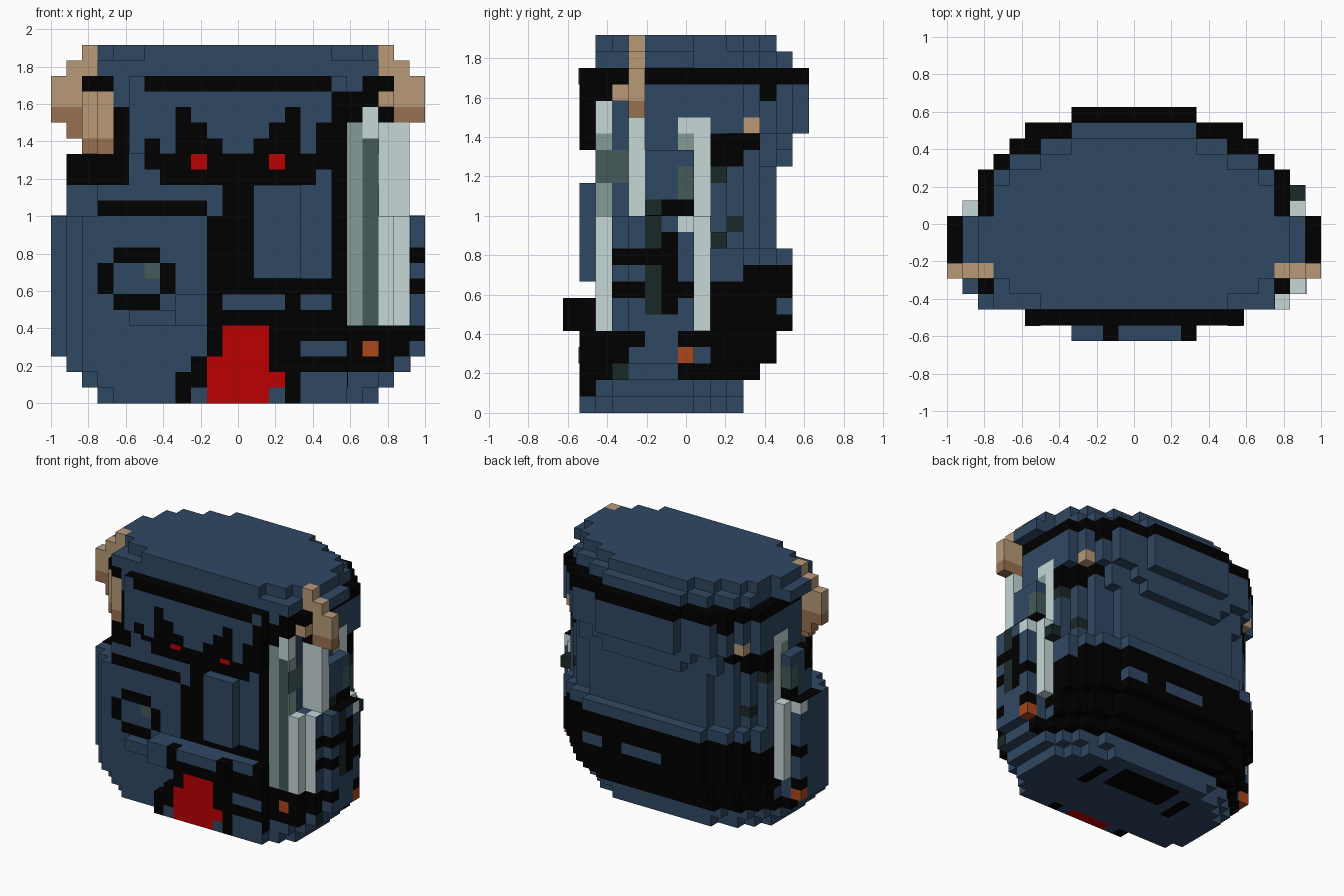
import bpy, bmesh

cube = bpy.data.objects.get("Cube")
if cube:
    bpy.data.objects.remove(cube, do_unlink=True)

U = 1 / 12  # edge of one block
COLOURS = {
    "slate_blue": (0.03, 0.065, 0.123), "black": (0.0, 0.0, 0.0),
    "red": (0.5, 0.0, 0.0006), "tan": (0.479, 0.323, 0.188),
    "brown": (0.309, 0.162, 0.08), "light_grey": (0.571, 0.679, 0.679),
    "mid_grey": (0.231, 0.328, 0.301), "grey_green": (0.056, 0.105, 0.102),
    "dark_green": (0.0103, 0.0203, 0.0203), "orange": (0.407, 0.063, 0.0116),
}
BLUE, BLACK, RED, TAN, BROWN, LIGHT, MID, GREEN, DARK, ORANGE = range(10)
mats = []
for name, rgb in COLOURS.items():
    m = bpy.data.materials.new(name)
    m.use_nodes = True
    m.diffuse_color = (*rgb, 1)
    bsdf = m.node_tree.nodes["Principled BSDF"]
    bsdf.inputs["Base Color"].default_value = (*rgb, 1)
    bsdf.inputs["Roughness"].default_value = 0.9
    mats.append(m)

cells = {}  # (i, j, k) -> (part, colour)


def box(part, col, i0, i1, j0, j1, k0, k1):
    for i in range(i0, i1):
        for j in range(j0, j1):
            for k in range(k0, k1):
                cells[i, j, k] = (part, col)


def layer(part, k0, k1, first, halves, col=BLUE):
    """Stepped oval slab: one half-width per row, from front to back."""
    for n, h in enumerate(halves):
        box(part, col, 12 - h, 12 + h, first + n, first + n + 1, k0, k1)


def tint(key, col, part=None):
    cells[key] = (part or cells[key][0], col)


def front(col, i0, i1, k0, k1, part=None):
    """Colour the frontmost blocks."""
    for i in range(i0, i1):
        for k in range(k0, k1):
            js = [j for j in range(15) if (i, j, k) in cells]
            if js:
                tint((i, js[0], k), col, part)


def back(col, i0, i1, k0, k1):
    """Colour the rearmost blocks."""
    for i in range(i0, i1):
        for k in range(k0, k1):
            js = [j for j in range(15) if (i, j, k) in cells]
            if js:
                tint((i, js[-1], k), col)


def sides(col, j0, j1, k0, k1):
    """Colour the outermost blocks: both sides at the rear, one in front."""
    for j in range(j0, j1):
        for k in range(k0, k1):
            xs = [i for i in range(24) if (i, j, k) in cells]
            if xs:
                tint((xs[-1], j, k), col)
                if j >= 7:
                    tint((xs[0], j, k), col)


# Torso, from the feet up
layer("torso", 0, 1, 2, [8, 9, 9, 9, 9, 9, 8, 7, 5])
layer("torso", 1, 2, 2, [9, 10, 10, 10, 10, 10, 9, 8, 6])
layer("torso", 2, 3, 2, [10, 11, 11, 11, 11, 11, 10, 9, 8, 6])
layer("torso", 3, 5, 2, [10, 11, 12, 12, 12, 12, 10, 10, 9, 8, 6])
layer("torso", 5, 10, 2, [10, 11, 12, 12, 12, 12, 10, 10, 10, 9, 8, 6])
layer("torso", 10, 12, 2, [10, 11, 12, 12, 12, 12, 10, 10, 9, 8, 6])
layer("torso", 12, 14, 2, [9, 9, 9, 11, 11, 11, 10, 10, 9, 8, 6])
box("chest_panel", BLUE, 13, 16, 1, 2, 8, 14)
# Raised front of the robe, stepping along its right hem
for k, i0 in enumerate([8, 8, 9, 10, 10, 5, 8]):
    box("robe_front", BLUE, i0, 19, 1, 2, k, k + 1)

# Head and cap
layer("head", 14, 15, 2, [9, 9, 9, 11, 11, 11, 10, 10, 9, 8, 6])
layer("head", 15, 16, 2, [9, 9, 9, 11, 11, 11, 10, 10, 9, 8, 7, 4])
layer("head", 16, 17, 1, [7, 9, 9, 9, 10, 10, 10, 10, 10, 9, 8, 7, 5])
layer("head", 17, 20, 1, [7, 9, 9, 10, 10, 10, 10, 10, 10, 10, 9, 8, 7, 4])
layer("hat_band", 20, 21, 1,
      [7, 9, 10, 10, 10, 10, 10, 10, 10, 10, 9, 8, 7, 4], BLACK)
layer("cap", 21, 22, 2, [9, 9, 9, 11, 11, 11, 9, 9, 9, 8, 6, 4])
layer("cap", 22, 23, 2, [6, 8, 9, 10, 10, 10, 9, 9, 8, 6, 4])

# Dark skirt around the back, with slots
skirt = [c for c in cells if (c[1] >= 9 and 3 <= c[2] < 8)
         or (c[1] >= 11 and c[2] == 8) or (c[1] >= 7 and c[2] == 2)]
for c in skirt:
    tint(c, BLACK, "back_skirt")
back(BLUE, 10, 14, 6, 7)
back(BLUE, 16, 18, 6, 7)
# Dark marks under the feet
box("sole_patch", BLACK, 9, 15, 7, 10, 0, 1)
for i in (7, 16):
    box("sole_patch", BLACK, i, i + 1, 6, 9, 0, 1)

# Side details
for col, j0, j1, k0, k1 in [
        (BLACK, 1, 2, 16, 19), (BLACK, 12, 13, 19, 20), (BLACK, 9, 12, 16, 17),
        (BLACK, 9, 11, 15, 16), (TAN, 11, 12, 17, 18), (GREEN, 7, 8, 13, 15),
        (DARK, 9, 10, 14, 15), (DARK, 10, 11, 11, 12), (GREEN, 3, 4, 14, 16),
        (DARK, 5, 6, 6, 13), (BLACK, 6, 8, 12, 13), (BLACK, 6, 7, 10, 11),
        (BLACK, 3, 7, 9, 10), (BLACK, 3, 5, 7, 8), (BLACK, 6, 8, 7, 8),
        (BLACK, 6, 7, 6, 9), (BLACK, 1, 5, 4, 5), (BLACK, 2, 3, 3, 4),
        (BLACK, 7, 9, 4, 5), (ORANGE, 7, 8, 3, 4),
        (LIGHT, 7, 8, 11, 12), (LIGHT, 7, 8, 17, 18), (MID, 7, 8, 16, 17),
        (LIGHT, 8, 9, 12, 18)]:
    sides(col, j0, j1, k0, k1)

# Dash and round emblem on the right front
front(BLACK, 3, 10, 12, 13)
for a, b, c, d in [(4, 7, 9, 10), (4, 7, 6, 7), (3, 4, 7, 9), (7, 8, 7, 9)]:
    front(BLACK, a, b, c, d, "emblem")
front(GREEN, 6, 7, 8, 9, "emblem")

# Black face and chest shapes
for a, b, c, d in [
        (1, 5, 14, 16), (7, 17, 14, 15), (6, 18, 15, 16), (4, 5, 16, 19),
        (6, 7, 16, 17), (17, 18, 16, 17), (17, 19, 16, 18), (19, 20, 17, 20),
        (18, 19, 19, 20), (20, 21, 19, 20), (18, 19, 5, 18), (11, 13, 12, 14),
        (10, 13, 7, 12), (10, 19, 7, 8), (21, 22, 18, 19)]:
    front(BLACK, a, b, c, d)
for n in range(3):  # slanted brows
    front(BLACK, 8, 11 - n, 16 + n, 17 + n, "brows")
    front(BLACK, 13 + n, 16, 16 + n, 17 + n, "brows")
front(BLUE, 4, 5, 20, 21)
front(BLUE, 19, 20, 20, 21)
for i in (9, 14):
    front(RED, i, i + 1, 15, 16, "eyes")

# Belt
box("belt", BLACK, 8, 16, 0, 1, 5, 7)
front(BLUE, 8, 10, 5, 7)
front(BLACK, 10, 19, 5, 7, "belt")
front(BLUE, 11, 15, 6, 7, "belt")
front(BLUE, 16, 18, 6, 7, "belt")

# Lower front, pouch strap and tabard
front(BLACK, 14, 24, 4, 5)
front(BLACK, 14, 22, 2, 3)
front(BLACK, 14, 23, 3, 4)
front(BLUE, 16, 18, 3, 4)
front(ORANGE, 20, 21, 3, 4, "buckle")
front(BLACK, 15, 16, 0, 2)
front(BLACK, 10, 11, 2, 5)
front(BLACK, 9, 10, 1, 3)
front(BLACK, 8, 10, 1, 2)
front(BLACK, 8, 9, 0, 1)
front(RED, 11, 14, 3, 5, "tabard")
front(RED, 10, 14, 0, 3, "tabard")
front(RED, 14, 15, 1, 2, "tabard")

# Sword on the left front
front(MID, 19, 20, 5, 18, "sword")
front(GREEN, 20, 21, 5, 17, "sword")
front(LIGHT, 20, 21, 17, 19, "sword")
box("sword", LIGHT, 21, 22, 2, 3, 5, 12)
box("sword", LIGHT, 22, 23, 3, 4, 5, 12)
box("sword", LIGHT, 21, 23, 4, 5, 12, 18)

# Rear blades on both sides
for i in (1, 22):
    box("rear_blades", LIGHT, i, i + 1, 8, 9, 5, 12)
box("rear_blades", DARK, 22, 23, 9, 10, 10, 11)

# Horns: outer curve mirrored, lower tip on the right only
for d, w, k0, k1, col in [(9, 1, 22, 23, TAN), (9, 2, 21, 22, TAN),
                          (10, 2, 19, 21, TAN), (10, 2, 18, 19, BROWN)]:
    for i in (12 + d, 12 - d - w):
        box("horns", col, i, i + w, 4, 5, k0, k1)
for i in (2, 21):
    box("horns", TAN, i, i + 1, 3, 4, 19, 20)
box("horns", BROWN, 1, 2, 4, 5, 17, 18)
box("horns", TAN, 2, 3, 3, 4, 17, 19)
box("horns", BROWN, 2, 3, 3, 4, 16, 17)
front(TAN, 3, 4, 17, 20, "horns")
front(BROWN, 3, 4, 16, 17, "horns")

# Turn the blocks into outer faces, one mesh per part
SIDES = []
for axis in range(3):
    for s in (0, 1):
        b, c = (axis + 1) % 3, (axis + 2) % 3
        quad = []
        for u, v in ((0, 0), (1, 0), (1, 1), (0, 1)):
            p = [0, 0, 0]
            p[axis], p[b], p[c] = s, u, v
            quad.append(tuple(p))
        step = [0, 0, 0]
        step[axis] = 2 * s - 1
        SIDES.append((step, quad if s else quad[::-1]))


def finish(bm, part):
    mesh = bpy.data.meshes.new(part)
    bm.to_mesh(mesh)
    bm.free()
    for m in mats:
        mesh.materials.append(m)
    bpy.context.collection.objects.link(bpy.data.objects.new(part, mesh))


def place(p):
    return ((p[0] - 12) * U, (p[1] - 7.5) * U, p[2] * U)


for part in sorted({v[0] for v in cells.values()}):
    bm = bmesh.new()
    verts = {}
    for key, (owner, col) in cells.items():
        if owner != part:
            continue
        for step, quad in SIDES:
            if tuple(a + b for a, b in zip(key, step)) in cells:
                continue
            ring = []
            for q in quad:
                p = tuple(a + b for a, b in zip(key, q))
                if p not in verts:
                    verts[p] = bm.verts.new(place(p))
                ring.append(verts[p])
            bm.faces.new(ring).material_index = col
    # Join neighbouring flat squares of one colour
    bmesh.ops.dissolve_limit(bm, angle_limit=0.01, verts=bm.verts[:],
                             edges=bm.edges[:], delimit={'MATERIAL'})
    finish(bm, part)

# Thin plates where one face of a block differs in colour
T = 0.06
for part, col, lo, hi in [
        ("left_shoulder_top", BLACK, (23, 5, 12), (24, 8, 12 + T)),
        ("right_shoulder_top", BLACK, (0, 5, 12), (1, 8, 12 + T)),
        ("right_band_end", BLUE, (5, 1 - T, 20), (6, 1, 21)),
        ("left_band_end", BLUE, (18, 1 - T, 20), (19, 1, 21)),
        ("pouch_window_end", BLUE, (18, 1 - T, 3), (19, 1, 4)),
        ("hem_side", BLACK, (19, 1, 1), (19 + T, 2, 2)),
        ("strap_side", DARK, (23, 3, 2), (23 + T, 4, 3)),
        ("sword_side_upper", MID, (21, 2, 16), (21 + T, 3, 17)),
        ("sword_side_lower", MID, (21, 2, 12), (21 + T, 3, 14)),
        ("sheath_lower", BLUE, (23, 3, 5), (23 + T, 4, 7)),
        ("sheath_lower_strap", BLACK, (23, 3, 7), (23 + T, 4, 8)),
        ("sheath_middle", BLUE, (23, 3, 8), (23 + T, 4, 9)),
        ("sheath_upper_strap", BLACK, (23, 3, 9), (23 + T, 4, 10)),
        ("sheath_upper", BLUE, (23, 3, 10), (23 + T, 4, 12))]:
    bm = bmesh.new()
    for v in bmesh.ops.create_cube(bm, size=1)["verts"]:
        v.co = place([h if c > 0 else l for c, l, h in zip(v.co, lo, hi)])
    for f in bm.faces:
        f.material_index = col
    finish(bm, part)
